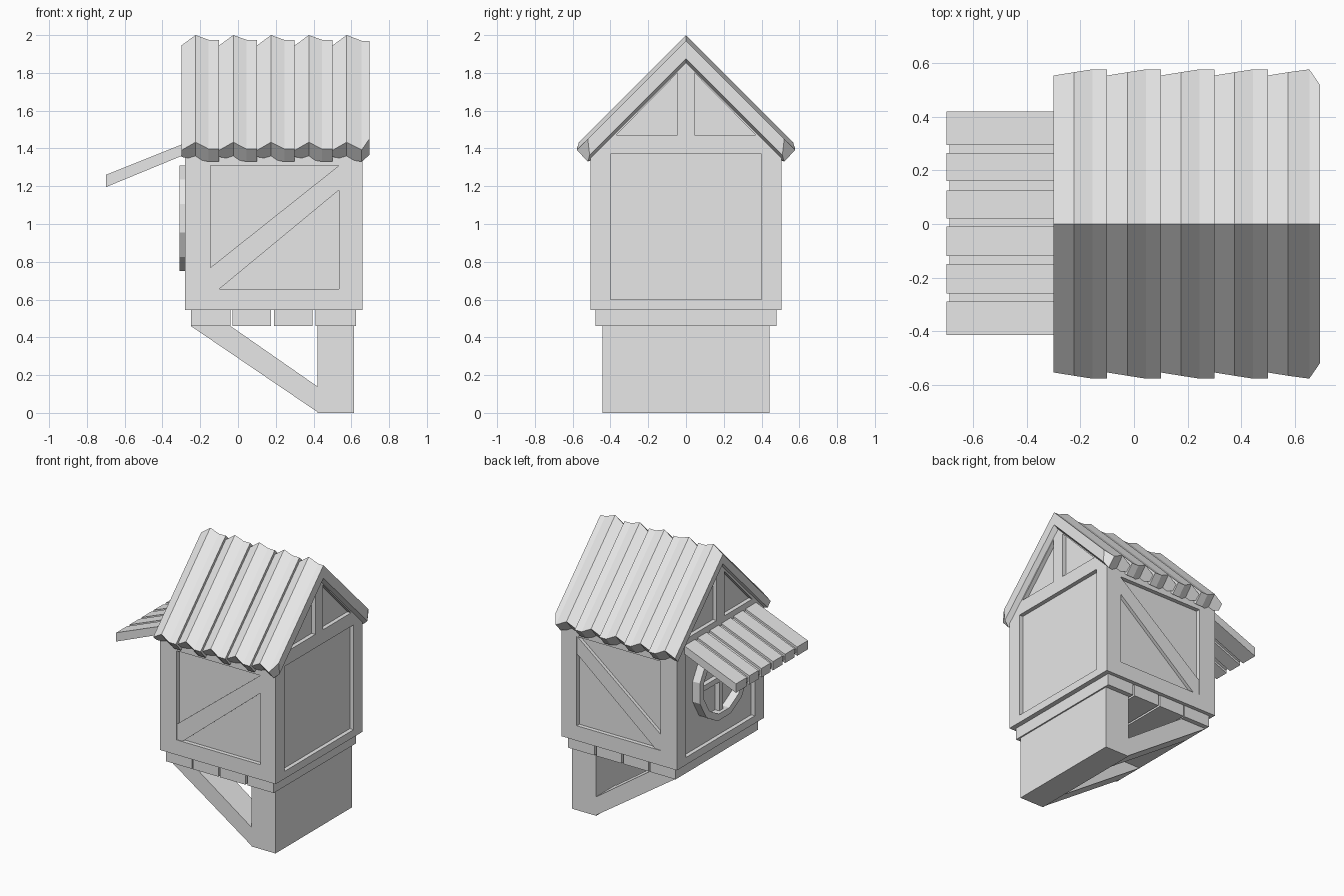
import bpy, bmesh, math
from mathutils import Vector

cube = bpy.data.objects.get("Cube")
if cube:
    bpy.data.objects.remove(cube, do_unlink=True)

grey = bpy.data.materials.new("plain_grey")
grey.use_nodes = True
COLOUR = (0.8, 0.8, 0.8, 1)
grey.diffuse_color = COLOUR
grey.node_tree.nodes["Principled BSDF"].inputs["Base Color"].default_value = COLOUR


def finish(name, bm):
    bmesh.ops.recalc_face_normals(bm, faces=bm.faces)
    mesh = bpy.data.meshes.new(name)
    bm.to_mesh(mesh)
    bm.free()
    mesh.materials.append(grey)
    obj = bpy.data.objects.new(name, mesh)
    bpy.context.collection.objects.link(obj)
    return obj


def loft(bm, loops):
    """Join matching closed loops into a capped solid."""
    rings = [[bm.verts.new(p) for p in loop] for loop in loops]
    n = len(rings[0])
    for a, b in zip(rings, rings[1:]):
        for i in range(n):
            j = (i + 1) % n
            bm.faces.new((a[i], a[j], b[j], b[i]))
    bm.faces.new(rings[0])
    bm.faces.new(rings[-1])


def add_prism(bm, pts, axis, lo, hi):
    """Extrude a (horizontal, z) outline along x or y."""
    place = {"x": lambda d, p: Vector((d, p[0], p[1])),
             "y": lambda d, p: Vector((p[0], d, p[1]))}[axis]
    loft(bm, [[place(d, p) for p in pts] for d in (lo, hi)])


def prism(name, pts, axis, lo, hi):
    bm = bmesh.new()
    add_prism(bm, pts, axis, lo, hi)
    return finish(name, bm)


def rect(u0, u1, z0, z1):
    return [(u0, z0), (u1, z0), (u1, z1), (u0, z1)]


# Supporting post, braces and floor boards
prism("post", rect(0.42, 0.615, 0, 0.46), "y", -0.443, 0.443)
brace = [(-0.25, 0.46), (-0.04, 0.46), (0.42, 0.14), (0.42, 0.005)]
for side, lo, hi in (("front", -0.443, -0.24), ("back", 0.24, 0.443)):
    prism(side + "_brace", brace, "y", lo, hi)
for i, (a, b) in enumerate([(-0.25, -0.04), (-0.03, 0.175), (0.19, 0.395), (0.41, 0.625)]):
    prism(f"floor_board_{i}", rect(a, b, 0.46, 0.55), "y", -0.478, 0.478)

# House body with recessed panels in walls and gables
X0, X1, Y, DEPTH = -0.28, 0.66, 0.505, 0.03
body = prism("house_body", [(-Y, 0.545), (Y, 0.545), (Y, 1.37), (0, 1.91), (-Y, 1.37)], "x", X0, X1)
bm = bmesh.new()
for lo, hi in ((X0 - 0.1, X0 + DEPTH), (X1 - DEPTH, X1 + 0.1)):
    add_prism(bm, rect(-0.4, 0.4, 0.6, 1.37), "x", lo, hi)
    for s in (-1, 1):
        add_prism(bm, [(s * 0.045, 1.47), (s * 0.37, 1.47), (s * 0.045, 1.8)], "x", lo, hi)
for lo, hi in ((-Y - 0.1, -Y + DEPTH), (Y - DEPTH, Y + 0.1)):
    add_prism(bm, rect(-0.145, 0.535, 0.655, 1.31), "y", lo, hi)
cutter = finish("panel_cutter", bm)
cutter.hide_render = True
cut = body.modifiers.new("panels", "BOOLEAN")
cut.operation, cut.solver, cut.object = "DIFFERENCE", "EXACT", cutter
bpy.context.view_layer.objects.active = body
bpy.ops.object.modifier_apply(modifier=cut.name)
bpy.data.objects.remove(cutter, do_unlink=True)

# Diagonal timbers in the front and back panels
timber = [(-0.145, 0.655), (-0.1, 0.655), (0.535, 1.18), (0.535, 1.31), (-0.145, 0.77)]
prism("front_diagonal", timber, "y", -Y + 0.005, -Y + 0.05)
prism("back_diagonal", timber, "y", Y - 0.05, Y - 0.005)

# Ridged roof courses: x offset, ridge height, eave reach, eave underside height and reach
course = [(0, 1.945, 0.555, 1.355, 0.52), (0.075, 2.0, 0.567, 1.343, 0.49),
          (0.145, 1.975, 0.578, 1.33, 0.52), (0.2, 1.975, 0.578, 1.33, 0.52)]
last = course[:2] + [(0.155, 1.97, 0.578, 1.33, 0.52), (0.195, 1.97, 0.52, 1.365, 0.51)]
for i in range(5):
    bm = bmesh.new()
    loops = []
    for dx, top, reach, under, inner in (last if i == 4 else course):
        x = -0.3 + 0.2 * i + dx
        loops.append([(x, -inner, under), (x, -reach, top - reach), (x, 0, top),
                      (x, reach, top - reach), (x, inner, under), (x, 0, under + inner)])
    loft(bm, loops)
    finish(f"roof_course_{i}", bm)

# Slatted awning over the window
slat = [(-0.7, 1.195), (-0.27, 1.372), (-0.27, 1.432), (-0.7, 1.26)]
for i, (a, b) in enumerate([(-0.415, -0.29), (-0.26, -0.15), (-0.12, -0.01),
                            (0.02, 0.125), (0.16, 0.265), (0.295, 0.42)]):
    prism(f"awning_slat_{i}", slat, "y", a, b)
prism("awning_backing", [(-0.69, 1.215), (-0.27, 1.388), (-0.27, 1.417), (-0.69, 1.246)], "y", -0.4, 0.4)

# Round window frame with crossed bars
SIDES, CZ, OUTER, INNER = 12, 1.03, 0.29, 0.24
bm = bmesh.new()
rings = []
for x, r in ((-0.24, OUTER), (-0.31, OUTER), (-0.31, INNER), (-0.24, INNER)):
    rings.append([bm.verts.new((x, r * math.cos(a), CZ + r * math.sin(a)))
                  for a in (2 * math.pi * (k + 0.5) / SIDES for k in range(SIDES))])
for a, b in zip(rings, rings[1:] + rings[:1]):
    for k in range(SIDES):
        j = (k + 1) % SIDES
        bm.faces.new((a[k], a[j], b[j], b[k]))
finish("window_ring", bm)
prism("window_bar_upright", rect(-0.02, 0.02, CZ - 0.25, CZ + 0.25), "x", -0.285, -0.24)
prism("window_bar_level", rect(-0.25, 0.25, CZ - 0.02, CZ + 0.02), "x", -0.285, -0.24)
